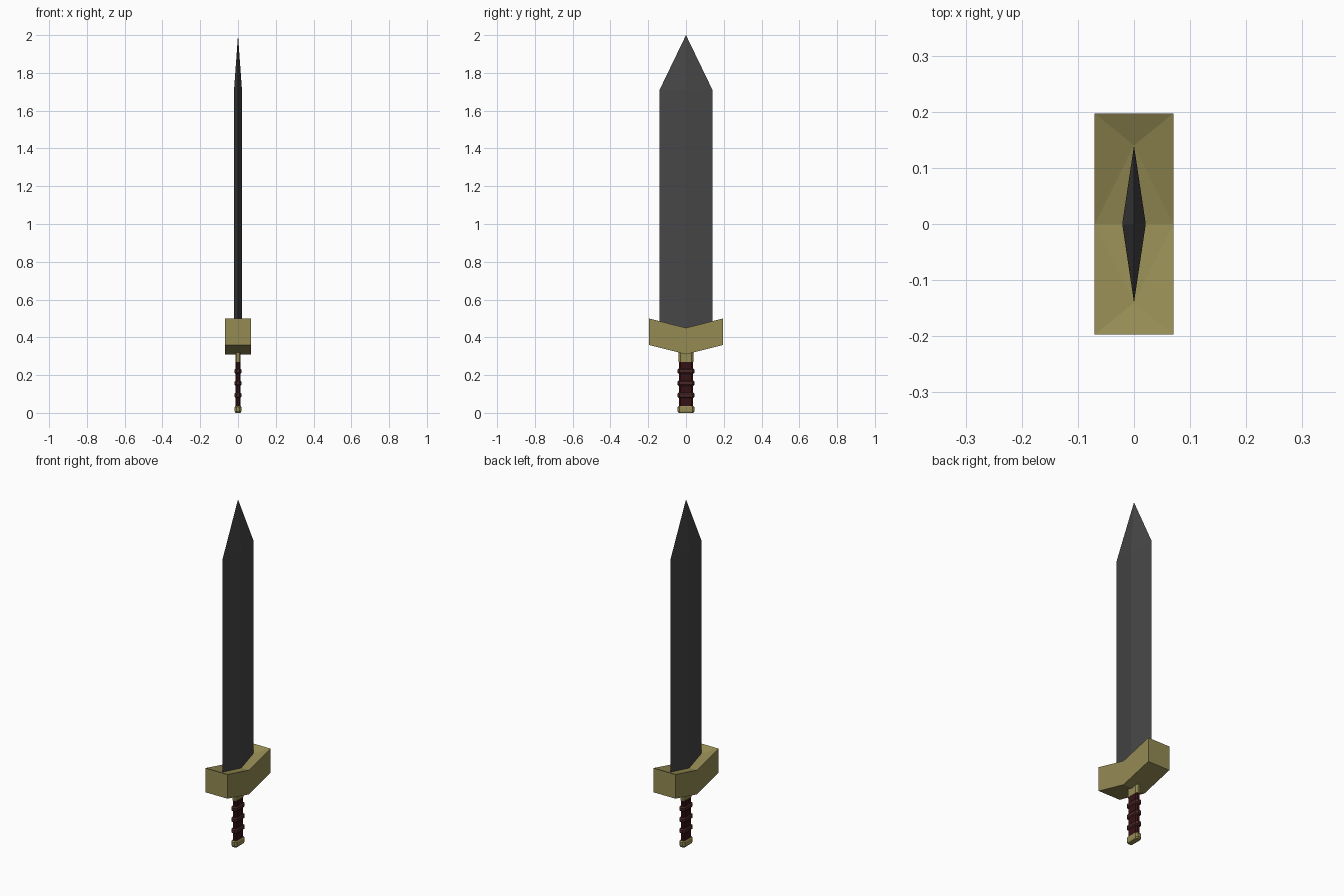
import bpy

if "Cube" in bpy.data.objects:
    bpy.data.objects.remove(bpy.data.objects["Cube"])


def make_material(name, rgb):
    m = bpy.data.materials.new(name)
    m.diffuse_color = (*rgb, 1.0)
    m.use_nodes = True
    m.node_tree.nodes["Principled BSDF"].inputs["Base Color"].default_value = m.diffuse_color
    return m


STEEL = make_material("dark steel", (0.062, 0.062, 0.062))
GOLD = make_material("dull gold", (0.30, 0.258, 0.088))
LEATHER = make_material("dark leather", (0.036, 0.006, 0.007))
WRAP = make_material("leather wrap", (0.066, 0.019, 0.019))


def make_object(name, verts, faces, mat):
    mesh = bpy.data.meshes.new(name)
    mesh.from_pydata(verts, [], faces)
    mesh.materials.append(mat)
    obj = bpy.data.objects.new(name, mesh)
    bpy.context.collection.objects.link(obj)
    return obj


def loft(name, sections, mat):
    """Join equal-length rings of points, closing both ends."""
    n = len(sections[0])
    verts = [p for s in sections for p in s]
    faces = [(k * n + i, k * n + (i + 1) % n, (k + 1) * n + (i + 1) % n, (k + 1) * n + i)
             for k in range(len(sections) - 1) for i in range(n)]
    last = (len(sections) - 1) * n
    faces += [tuple(reversed(range(n))), tuple(range(last, last + n))]
    return make_object(name, verts, faces, mat)


def chamfered(hx, hy, z):
    """Slim rectangle with cut corners."""
    cx, cy = hx * 0.5, hy * 0.78
    return [(hx, -cy, z), (hx, cy, z), (cx, hy, z), (-cx, hy, z),
            (-hx, cy, z), (-hx, -cy, z), (-cx, -hy, z), (cx, -hy, z)]


# Blade: diamond section running up to a single point
BX, BY = 0.021, 0.14
blade_verts = [(BX, 0, 0.44), (0, BY, 0.465), (-BX, 0, 0.44), (0, -BY, 0.465),
               (BX, 0, 1.71), (0, BY, 1.71), (-BX, 0, 1.71), (0, -BY, 1.71), (0, 0, 2.0)]
blade_faces = [(3, 2, 1, 0)]
for i in range(4):
    j = (i + 1) % 4
    blade_faces += [(i, j, j + 4, i + 4), (i + 4, j + 4, 8)]
make_object("blade", blade_verts, blade_faces, STEEL)

# Guard: shallow V block, its top dipping toward the blade edges
GX, GY = 0.07, 0.197
guard_verts = []
for x in (GX, -GX):
    guard_verts += [(x, -GY, 0.36), (x, 0, 0.31), (x, GY, 0.36),
                    (x, GY, 0.50), (x, 0, 0.45), (x, -GY, 0.50)]
guard_verts += [(0, BY, 0.474), (0, -BY, 0.474), (0, 0, 0.45)]
guard_faces = [(0, 1, 4, 5), (1, 2, 3, 4), (11, 10, 7, 6), (10, 9, 8, 7),
               (0, 6, 7, 1), (1, 7, 8, 2), (2, 8, 9, 3), (5, 11, 6, 0),
               (3, 9, 12), (11, 5, 13),
               (4, 3, 12), (4, 12, 14), (9, 10, 12), (10, 14, 12),
               (5, 4, 13), (4, 14, 13), (10, 11, 13), (10, 13, 14)]
make_object("guard", guard_verts, guard_faces, GOLD)

# Handle: collar, grip, raised wraps and pommel
loft("collar", [chamfered(0.014, 0.039, 0.27), chamfered(0.014, 0.039, 0.335)], GOLD)
loft("grip", [chamfered(0.013, 0.036, 0.03), chamfered(0.013, 0.036, 0.275)], LEATHER)
for k, z in enumerate((0.093, 0.157, 0.221)):
    loft(f"grip_wrap_{k + 1}",
         [chamfered(0.013, 0.038, z - 0.014), chamfered(0.018, 0.045, z - 0.008),
          chamfered(0.018, 0.045, z + 0.008), chamfered(0.013, 0.038, z + 0.014)], WRAP)
loft("pommel", [chamfered(0.014, 0.038, 0.0), chamfered(0.018, 0.044, 0.008),
                chamfered(0.018, 0.044, 0.030), chamfered(0.014, 0.038, 0.037)], GOLD)
